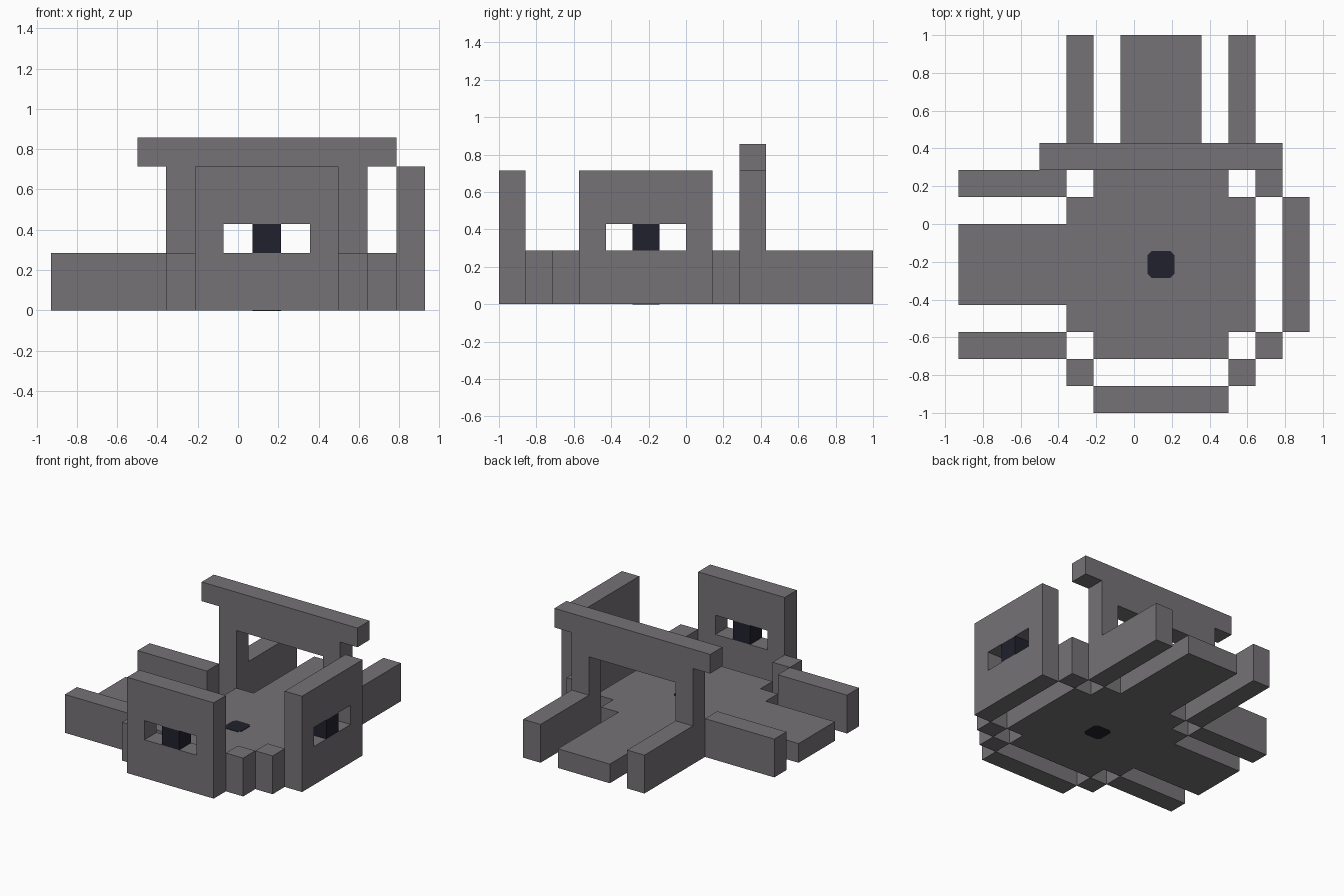
import bpy, bmesh, math
from itertools import product
from mathutils import Vector

cube = bpy.data.objects.get("Cube")
if cube:
    bpy.data.objects.remove(cube)

U = 1 / 7                          # edge of one block
ORIGIN = Vector((-6.5, -7, 0))     # corner of the block grid


def material(name, rgb):
    mat = bpy.data.materials.new(name)
    mat.use_nodes = True
    mat.diffuse_color = (*rgb, 1)
    mat.node_tree.nodes["Principled BSDF"].inputs["Base Color"].default_value = (*rgb, 1)
    return mat


GREY = material("stone_grey", (0.18, 0.17, 0.18))
DARK = material("dark_navy", (0.015, 0.015, 0.026))


def finish(name, bm, mat):
    mesh = bpy.data.meshes.new(name)
    bm.to_mesh(mesh)
    bm.free()
    mesh.materials.append(mat)
    obj = bpy.data.objects.new(name, mesh)
    bpy.context.collection.objects.link(obj)
    return obj


def cells(x, y, z):
    return set(product(range(*x), range(*y), range(*z)))


def blocks(name, filled, mat=GREY):
    """Make the outer skin of a set of grid blocks, with flat areas merged."""
    bm = bmesh.new()
    for cell in filled:
        for axis, side in product(range(3), (0, 1)):
            beside = list(cell)
            beside[axis] += 2 * side - 1
            if tuple(beside) in filled:
                continue
            a, b = (axis + 1) % 3, (axis + 2) % 3
            corners = []
            for s, t in ((0, 0), (1, 0), (1, 1), (0, 1)):
                p = Vector(cell)
                p[axis] += side
                p[a] += s
                p[b] += t
                corners.append(bm.verts.new((p + ORIGIN) * U))
            bm.faces.new(corners if side else corners[::-1])
    bmesh.ops.remove_doubles(bm, verts=bm.verts, dist=0.001)
    bmesh.ops.dissolve_limit(bm, angle_limit=0.01, verts=bm.verts, edges=bm.edges)
    return finish(name, bm, mat)


# Floor slab with stepped corners and two entrance tongues
blocks("floor",
       cells((4, 11), (3, 8), (0, 1)) | cells((5, 10), (2, 9), (0, 1))
       | cells((0, 4), (4, 7), (0, 1)) | cells((6, 9), (9, 14), (0, 1)))

# Rails beside the right entrance
for name, y in (("front", 2), ("back", 8)):
    blocks("right_rail_" + name, cells((0, 4), (y, y + 1), (0, 2)))

# Back gateway: rails, posts and overhanging beam
gate = cells((3, 12), (9, 10), (5, 6)) | cells((4, 11), (9, 10), (4, 5))
for x in (4, 10):
    gate |= cells((x, x + 1), (9, 10), (0, 5)) | cells((x, x + 1), (9, 14), (0, 2))
blocks("back_gateway", gate)

# Low corner blocks
for name, x, y in (("front_right", 4, 1), ("front_left", 10, 1),
                   ("left_front", 11, 2), ("left_back", 11, 8)):
    blocks(name + "_corner_block", cells((x, x + 1), (y, y + 1), (0, 2)))

# Two tall walls, each with a slot window and a dark centre block
blocks("front_wall", cells((5, 10), (0, 1), (0, 5)) - cells((6, 9), (0, 1), (2, 3)))
blocks("front_window_block", cells((7, 8), (0, 1), (2, 3)), DARK)
blocks("left_wall", cells((12, 13), (3, 8), (0, 5)) - cells((12, 13), (4, 7), (2, 3)))
blocks("left_window_block", cells((12, 13), (5, 6), (2, 3)), DARK)

# Dark plug through the floor, with clipped corners
bm = bmesh.new()
h, c, lift = U / 2, U * 0.35, 0.003
outline = [(h, -c), (h, c), (c, h), (-c, h), (-h, c), (-h, -c), (-c, -h), (c, -h)]
base = bm.faces.new([bm.verts.new((x + U, y - 1.5 * U, -lift)) for x, y in outline])
top = bmesh.ops.extrude_face_region(bm, geom=[base])["geom"]
bmesh.ops.translate(bm, vec=(0, 0, U + 2 * lift),
                    verts=[v for v in top if isinstance(v, bmesh.types.BMVert)])
bmesh.ops.recalc_face_normals(bm, faces=bm.faces)
finish("floor_plug", bm, DARK)
